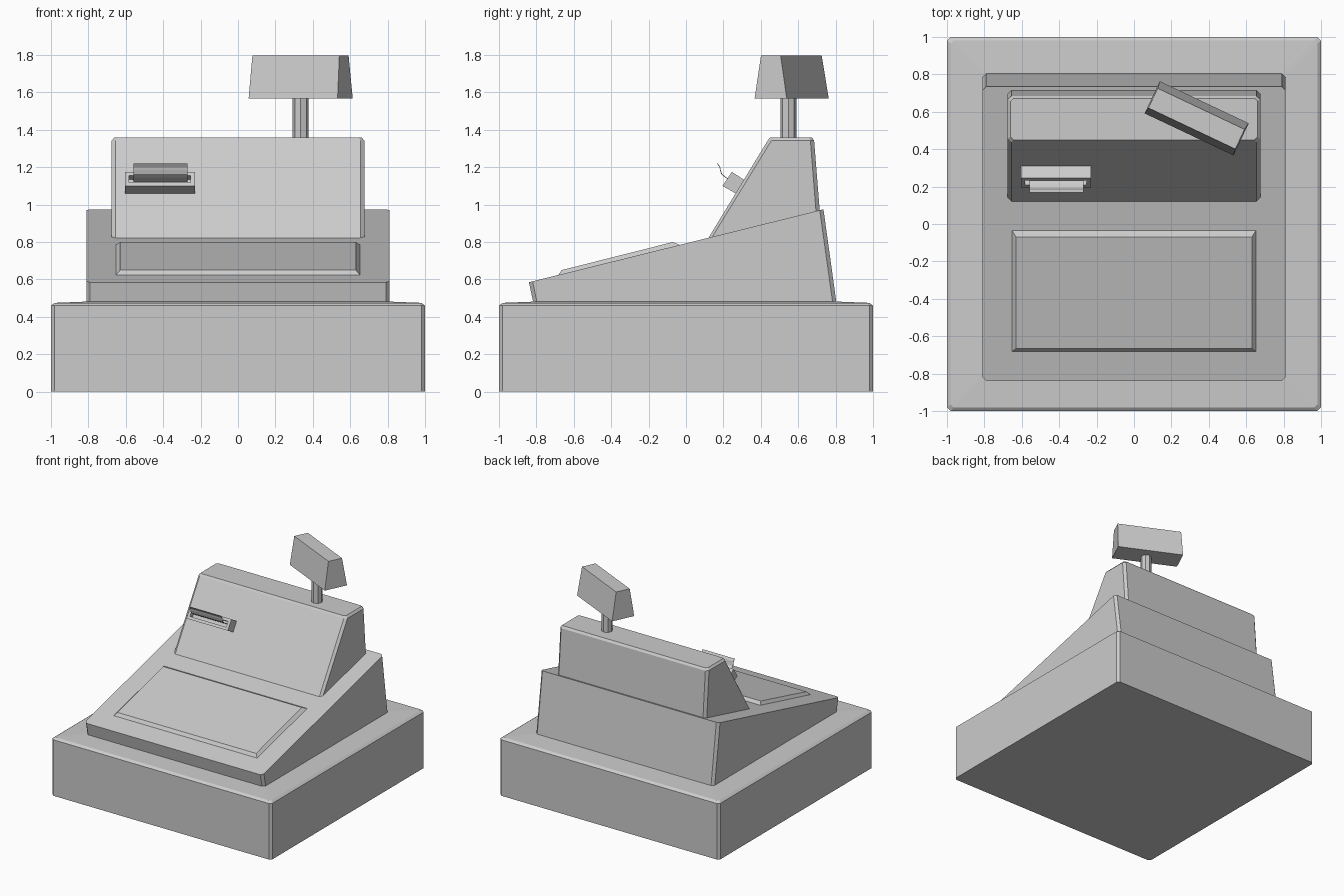
import bpy, bmesh, math
from mathutils import Vector, Matrix

if "Cube" in bpy.data.objects:
    bpy.data.objects.remove(bpy.data.objects["Cube"])


def finish(name, bm):
    bmesh.ops.recalc_face_normals(bm, faces=bm.faces)
    me = bpy.data.meshes.new(name)
    bm.to_mesh(me)
    bm.free()
    ob = bpy.data.objects.new(name, me)
    bpy.context.collection.objects.link(ob)
    return ob


def ring(hx, y0, y1, z0, z1, c=0.0):
    """Rectangle with chamfered corners, tilted from z0 (front) to z1 (back)."""
    if c:
        pts = [(-hx + c, y0), (hx - c, y0), (hx, y0 + c), (hx, y1 - c),
               (hx - c, y1), (c - hx, y1), (-hx, y1 - c), (-hx, y0 + c)]
    else:
        pts = [(-hx, y0), (hx, y0), (hx, y1), (-hx, y1)]
    return [(x, y, z0 + (z1 - z0) * (y - y0) / (y1 - y0)) for x, y in pts]


def loft(name, rings):
    bm = bmesh.new()
    vs = [[bm.verts.new(p) for p in r] for r in rings]
    n = len(vs[0])
    for a, b in zip(vs, vs[1:]):
        for i in range(n):
            j = (i + 1) % n
            bm.faces.new((a[i], a[j], b[j], b[i]))
    bm.faces.new(vs[0][::-1])
    bm.faces.new(vs[-1])
    return finish(name, bm)


# Cash drawer with softened edges and a slightly pitched lid
loft("cash_drawer", [
    ring(1.0, -1.0, 1.0, 0, 0, 0.02),
    ring(1.0, -1.0, 1.0, 0.46, 0.46, 0.02),
    ring(0.98, -0.98, 0.98, 0.475, 0.475, 0.015),
    ring(0.80, -0.80, 0.80, 0.482, 0.482, 0.01)])

# Sloping body
loft("sloped_body", [
    ring(0.81, -0.815, 0.805, 0.47, 0.47, 0.02),
    ring(0.81, -0.84, 0.735, 0.585, 0.975, 0.02)])

# Raised keypad panel following the slope
loft("keypad_panel", [
    ring(0.655, -0.685, -0.03, 0.62, 0.783),
    ring(0.63, -0.665, -0.07, 0.65, 0.80)])

# Upper housing
loft("upper_housing", [
    ring(0.675, 0.12, 0.715, 0.822, 0.968, 0.02),
    ring(0.675, 0.437, 0.685, 1.343, 1.343, 0.02),
    ring(0.66, 0.45, 0.672, 1.36, 1.36, 0.015)])

# Receipt printer with recessed slot
bm = bmesh.new()
profile = [(0.195, 1.10), (0.245, 1.175), (0.315, 1.13), (0.27, 1.058)]
left = [bm.verts.new((-0.605, y, z)) for y, z in profile]
right = [bm.verts.new((-0.23, y, z)) for y, z in profile]
for i in range(4):
    j = (i + 1) % 4
    bm.faces.new((left[i], left[j], right[j], right[i]))
bm.faces.new(left[::-1])
bm.faces.new(right)
bmesh.ops.recalc_face_normals(bm, faces=bm.faces)
out = Vector((0, -0.83, 0.55))
front = max(bm.faces, key=lambda f: f.normal.dot(out))
bmesh.ops.inset_region(bm, faces=[front], thickness=0.032)
slot = bmesh.ops.extrude_discrete_faces(bm, faces=[front])["faces"][0]
bmesh.ops.translate(bm, verts=slot.verts, vec=out * -0.04)
finish("receipt_printer", bm)

# Curled paper sheet
bm = bmesh.new()
curl = [(0.245, 1.125), (0.21, 1.147), (0.19, 1.165), (0.184, 1.185),
        (0.181, 1.20), (0.168, 1.22)]
rows = [[bm.verts.new((x, y, z)) for x in (-0.56, -0.27)] for y, z in curl]
for a, b in zip(rows, rows[1:]):
    bm.faces.new((a[0], a[1], b[1], b[0]))
paper = finish("receipt_paper", bm)
mod = paper.modifiers.new("thickness", 'SOLIDIFY')
mod.thickness = 0.004
mod.offset = 0

# Display pole
bm = bmesh.new()
bmesh.ops.create_cone(bm, cap_ends=True, segments=8, radius1=0.043, radius2=0.043,
                      depth=0.26, matrix=Matrix.Translation((0.335, 0.547, 1.46)))
finish("display_pole", bm)

# Tapered customer display, turned to one side
display = loft("customer_display", [
    ring(0.263, -0.095, 0.095, 0, 0),
    ring(0.257, -0.06, 0.056, 0.23, 0.23)])
display.location = (0.335, 0.565, 1.567)
display.rotation_euler.z = math.radians(-25.3)
